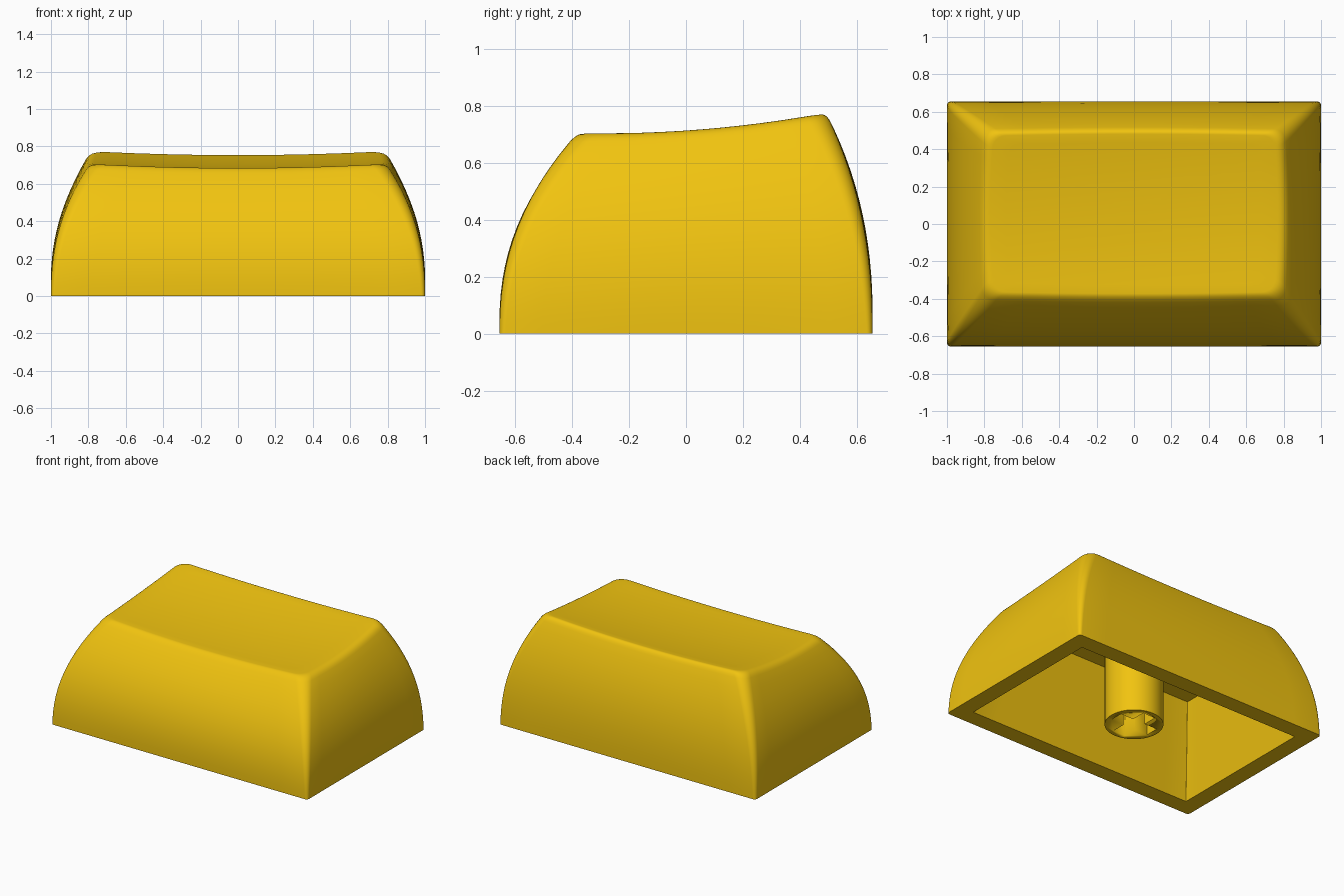
import bpy, bmesh, math
from mathutils import Vector

if "Cube" in bpy.data.objects:
    bpy.data.objects.remove(bpy.data.objects["Cube"])

yellow = bpy.data.materials.new("yellow_plastic")
yellow.diffuse_color = (0.88, 0.55, 0.005, 1)
yellow.use_nodes = True
yellow.node_tree.nodes["Principled BSDF"].inputs["Base Color"].default_value = yellow.diffuse_color


def finish(name, bm, angle=38):
    bmesh.ops.recalc_face_normals(bm, faces=bm.faces)
    mesh = bpy.data.meshes.new(name)
    bm.to_mesh(mesh)
    bm.free()
    ob = bpy.data.objects.new(name, mesh)
    bpy.context.collection.objects.link(ob)
    mesh.materials.append(yellow)
    bpy.ops.object.select_all(action='DESELECT')
    ob.select_set(True)
    bpy.context.view_layer.objects.active = ob
    bpy.ops.object.shade_smooth_by_angle(angle=math.radians(angle))
    return ob


def outline(hx, y0, y1, r, bow=0.0, arc=6, side=10):
    """Rounded rectangle with slightly bowed sides."""
    cy, hy = (y0 + y1) / 2, (y1 - y0) / 2
    corners = []
    for k, (sx, sy) in enumerate([(1, 1), (-1, 1), (-1, -1), (1, -1)]):
        corners.append([Vector((sx * (hx - r) + r * math.cos(a), sy * (hy - r) + r * math.sin(a)))
                        for a in [math.pi / 2 * (k + i / arc) for i in range(arc + 1)]])
    pts = []
    for k, c in enumerate(corners):
        nxt = corners[(k + 1) % 4][0]
        pts += c + [c[-1].lerp(nxt, i / side) for i in range(1, side)]
    return [(p.x * (1 + bow * (1 - (p.y / hy) ** 2)),
             cy + p.y * (1 + bow * (1 - (p.x / hx) ** 2))) for p in pts]


def dish(x, y):
    return 0.692 + 0.0675 * y + 0.1236 * y * y + 0.036 * x * x


def wall_ring(f):
    """Curved outer wall at height fraction f."""
    g = f ** 2.3
    pts = outline(1 - 0.213 * g, -0.655 + 0.273 * g, 0.655 - 0.163 * g, 0.02 + 0.05 * f, 0.022 * f)
    return [Vector((x, y, f * dish(tx, ty))) for (x, y), (tx, ty) in zip(pts, rim)]


def top_ring(s):
    """Dished top, scaled toward its middle."""
    return [Vector((x * s, 0.05 + (y - 0.05) * s, dish(x * s, 0.05 + (y - 0.05) * s))) for x, y in rim]


rim = outline(0.787, -0.382, 0.492, 0.07, 0.022)

# Keycap shell: ceiling, cavity walls, bottom rim, outer walls, rounded edge, dished top
rings = [[Vector((x, y, 0.605)) for x, y in outline(0.75, -0.365, 0.43, 0.004)],
         [Vector((x, y, 0)) for x, y in outline(0.882, -0.537, 0.537, 0.004)]]
rings += [wall_ring(0.955 * i / 14) for i in range(15)]
a, b, c = wall_ring(0.955), wall_ring(1), top_ring(0.955)
for t in (0.2, 0.4, 0.6, 0.8):
    rings.append([p * (1 - t) ** 2 + q * 2 * t * (1 - t) + r * t * t for p, q, r in zip(a, b, c)])
rings += [top_ring(s) for s in (0.955, 0.85, 0.7, 0.55, 0.4, 0.25, 0.1)]

bm = bmesh.new()
loops = [[bm.verts.new(p) for p in ring] for ring in rings]
n = len(loops[0])
for lo, hi in zip(loops, loops[1:]):
    for i in range(n):
        j = (i + 1) % n
        bm.faces.new((lo[i], lo[j], hi[j], hi[i]))
bm.faces.new(loops[0])
bm.faces.new(loops[-1])
finish("keycap_shell", bm)

# Stem post under the cap
bm = bmesh.new()
res = bmesh.ops.create_cone(bm, cap_ends=True, segments=48, radius1=0.187, radius2=0.187, depth=0.63)
bmesh.ops.translate(bm, verts=res["verts"], vec=(0, 0, 0.315))
stem = finish("stem", bm)

# Cross-shaped socket cut into the stem
l, w = 0.148, 0.048
cross = [(l, -w), (l, w), (w, w), (w, l), (-w, l), (-w, w),
         (-l, w), (-l, -w), (-w, -w), (-w, -l), (w, -l), (w, -w)]
bm = bmesh.new()
base = bm.faces.new([bm.verts.new((x, y, -0.1)) for x, y in cross])
ext = bmesh.ops.extrude_face_region(bm, geom=[base])
bmesh.ops.translate(bm, vec=(0, 0, 0.4),
                    verts=[v for v in ext["geom"] if isinstance(v, bmesh.types.BMVert)])
cutter = finish("socket_cutter", bm)
cutter.hide_render = True

bpy.context.view_layer.objects.active = stem
mod = stem.modifiers.new("socket", 'BOOLEAN')
mod.operation = 'DIFFERENCE'
mod.solver = 'EXACT'
mod.object = cutter
bpy.ops.object.modifier_move_to_index(modifier="socket", index=0)
bpy.ops.object.modifier_apply(modifier="socket")
bpy.data.objects.remove(cutter)
